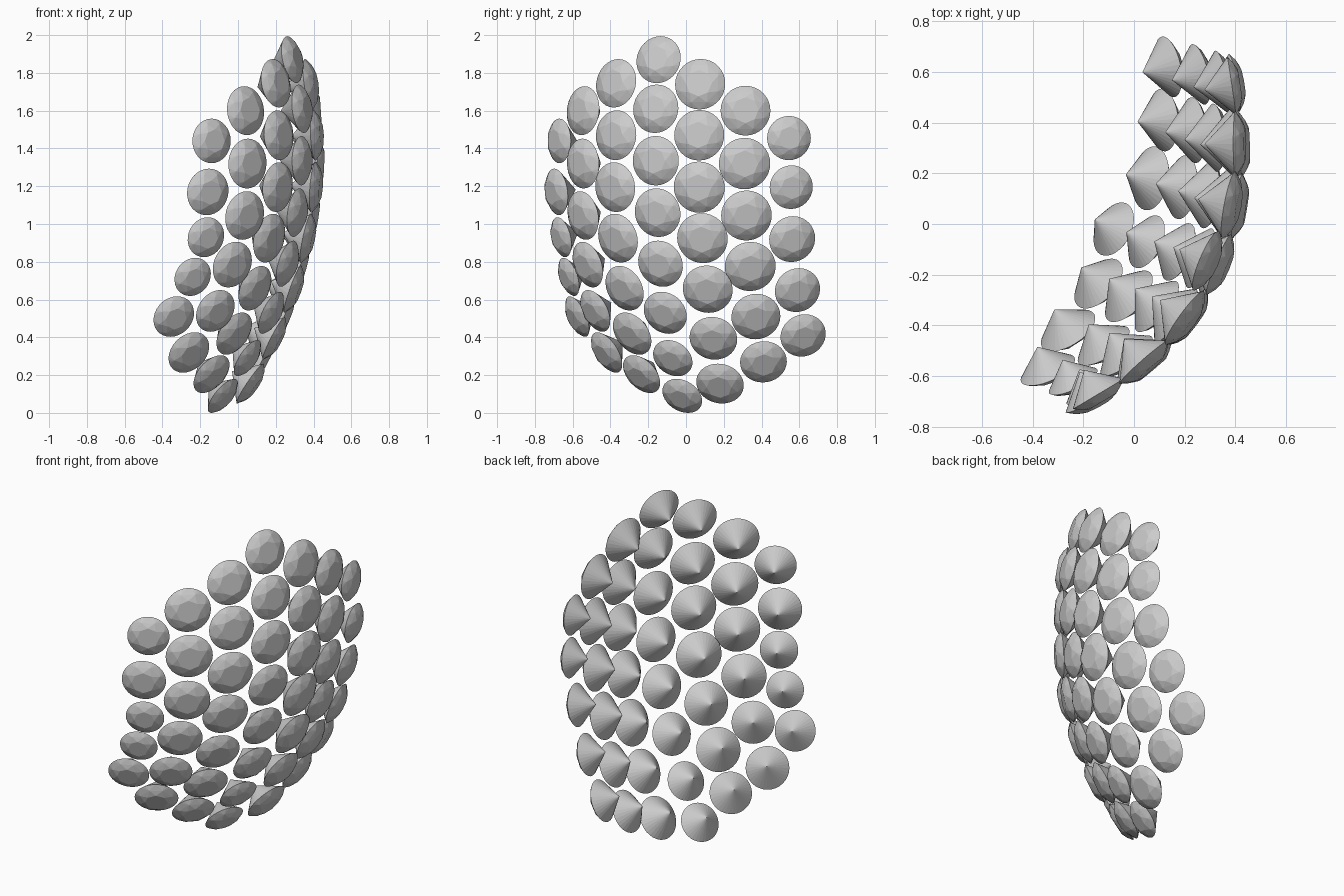
import bpy, bmesh
from math import sin, cos, pi, radians
from mathutils import Vector

if "Cube" in bpy.data.objects:
    bpy.data.objects.remove(bpy.data.objects["Cube"])

# Gem centres and radii (x, y, z, r), column by column, each from top to bottom
columns = {}
columns["far_left"] = [
    (-.14, -.67, 1.44, .118), (-.16, -.685, 1.17, .124), (-.17, -.66, .93, .108),
    (-.24, -.62, .72, .106), (-.34, -.575, .51, .116)]
columns["left"] = [
    (.04, -.545, 1.60, .13), (.05, -.545, 1.32, .132), (.035, -.545, 1.045, .13),
    (-.03, -.52, .785, .126), (-.12, -.48, .54, .12), (-.26, -.42, .32, .122)]
columns["inner_left"] = [
    (.20, -.37, 1.745, .13), (.215, -.37, 1.47, .132), (.21, -.375, 1.195, .132),
    (.165, -.36, .925, .132), (.09, -.325, .66, .126), (-.02, -.285, .42, .126),
    (-.14, -.235, .205, .12)]
columns["middle"] = [
    (.285, -.145, 1.87, .127), (.335, -.16, 1.61, .129), (.335, -.16, 1.335, .131),
    (.31, -.15, 1.06, .13), (.26, -.135, .79, .127), (.175, -.11, .53, .122),
    (.05, -.07, .29, .112), (-.08, -.02, .09, .113)]
columns["inner_right"] = [
    (.375, .075, 1.74, .135), (.405, .07, 1.47, .134), (.40, .07, 1.195, .136),
    (.36, .087, .925, .135), (.29, .115, .655, .133), (.19, .145, .395, .127),
    (.065, .18, .155, .127)]
columns["right"] = [
    (.40, .315, 1.60, .132), (.415, .31, 1.32, .136), (.385, .32, 1.045, .134),
    (.32, .34, .775, .135), (.235, .37, .51, .13), (.115, .41, .27, .124)]
columns["far_right"] = [
    (.385, .545, 1.455, .117), (.395, .557, 1.195, .116), (.345, .562, .92, .124),
    (.255, .59, .65, .122), (.135, .62, .41, .122)]

# Frame turned to face the middle of the curved sheet
OUT = Vector((cos(radians(30)), -sin(radians(30)), 0))
SIDE = Vector((sin(radians(30)), cos(radians(30)), 0))


def terms(s, z):
    return [1, s, z, s * s, s * z, z * z, z ** 3, s * s * z]


def solve(m):
    n = len(m)
    for i in range(n):
        p = max(range(i, n), key=lambda k: abs(m[k][i]))
        m[i], m[p] = m[p], m[i]
        m[i] = [v / m[i][i] for v in m[i]]
        for k in range(n):
            if k != i:
                m[k] = [a - m[k][i] * b for a, b in zip(m[k], m[i])]
    return [row[-1] for row in m]


# Least-squares surface through the centres gives each gem its facing direction
rows, depth = [], []
for gems in columns.values():
    for x, y, z, r in gems:
        p = Vector((x, y, 0))
        rows.append(terms(p.dot(SIDE), z - 1))
        depth.append(p.dot(OUT))
N = len(rows[0])
coef = solve([[sum(q[i] * q[j] for q in rows) for j in range(N)]
              + [sum(q[i] * d for q, d in zip(rows, depth))] for i in range(N)])


def facing(x, y, z):
    s, h = Vector((x, y, 0)).dot(SIDE), z - 1
    ds = coef[1] + 2 * coef[3] * s + coef[4] * h + 2 * coef[7] * s * h
    dz = coef[2] + coef[4] * s + 2 * coef[5] * h + 3 * coef[6] * h * h + coef[7] * s * s
    return (OUT - ds * SIDE - dz * Vector((0, 0, 1))).normalized()


def ring(n, r, z, turn=0.0):
    return [(r * cos(2 * pi * (i + turn) / n), r * sin(2 * pi * (i + turn) / n), z)
            for i in range(n)]


# Cut gem of radius 1: flat table, faceted crown, round girdle, pointed base
bm = bmesh.new()
for co in (ring(8, .52, .29) + ring(8, .80, .17, .5)
           + ring(32, 1, 0) + [(0, 0, -.93)]):
    bm.verts.new(co)
bmesh.ops.convex_hull(bm, input=bm.verts)
bmesh.ops.dissolve_limit(bm, angle_limit=.01, verts=bm.verts, edges=bm.edges)
bmesh.ops.recalc_face_normals(bm, faces=bm.faces)
gem_mesh = bpy.data.meshes.new("cut_gem")
bm.to_mesh(gem_mesh)
bm.free()

# Set the gems on the sheet
for name, gems in columns.items():
    for i, (x, y, z, r) in enumerate(gems):
        gem = bpy.data.objects.new(f"gem_{name}_{i + 1}", gem_mesh)
        gem.location = (x, y, z)
        gem.scale = (r, r, r)
        gem.rotation_euler = facing(x, y, z).to_track_quat('Z', 'Y').to_euler()
        bpy.context.collection.objects.link(gem)
